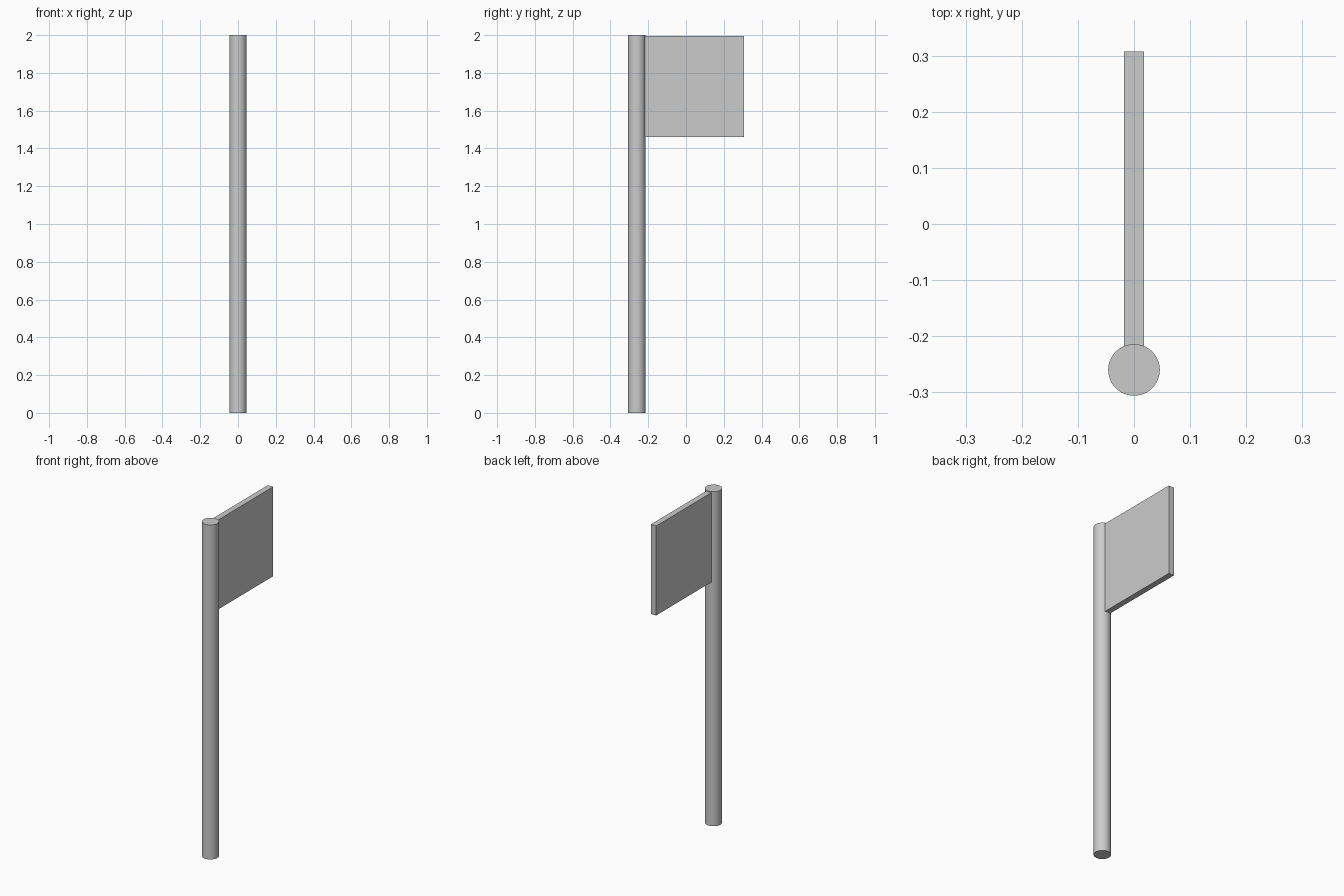
import bpy

if "Cube" in bpy.data.objects:
    bpy.data.objects.remove(bpy.data.objects["Cube"])

# Round pole
bpy.ops.mesh.primitive_cylinder_add(vertices=64, radius=0.046, depth=2.0,
                                    location=(0, -0.26, 1.0))
pole = bpy.context.object
pole.name = "pole"
bpy.ops.object.shade_smooth_by_angle()

# Square panel, its inner edge set slightly into the pole
y0, y1 = -0.228, 0.307
z0, z1 = 1.46, 1.995
bpy.ops.mesh.primitive_cube_add(size=1, location=(0, (y0 + y1) / 2, (z0 + z1) / 2))
panel = bpy.context.object
panel.name = "flag_panel"
panel.scale = (0.035, y1 - y0, z1 - z0)
bpy.ops.object.transform_apply(location=False, rotation=False, scale=True)
